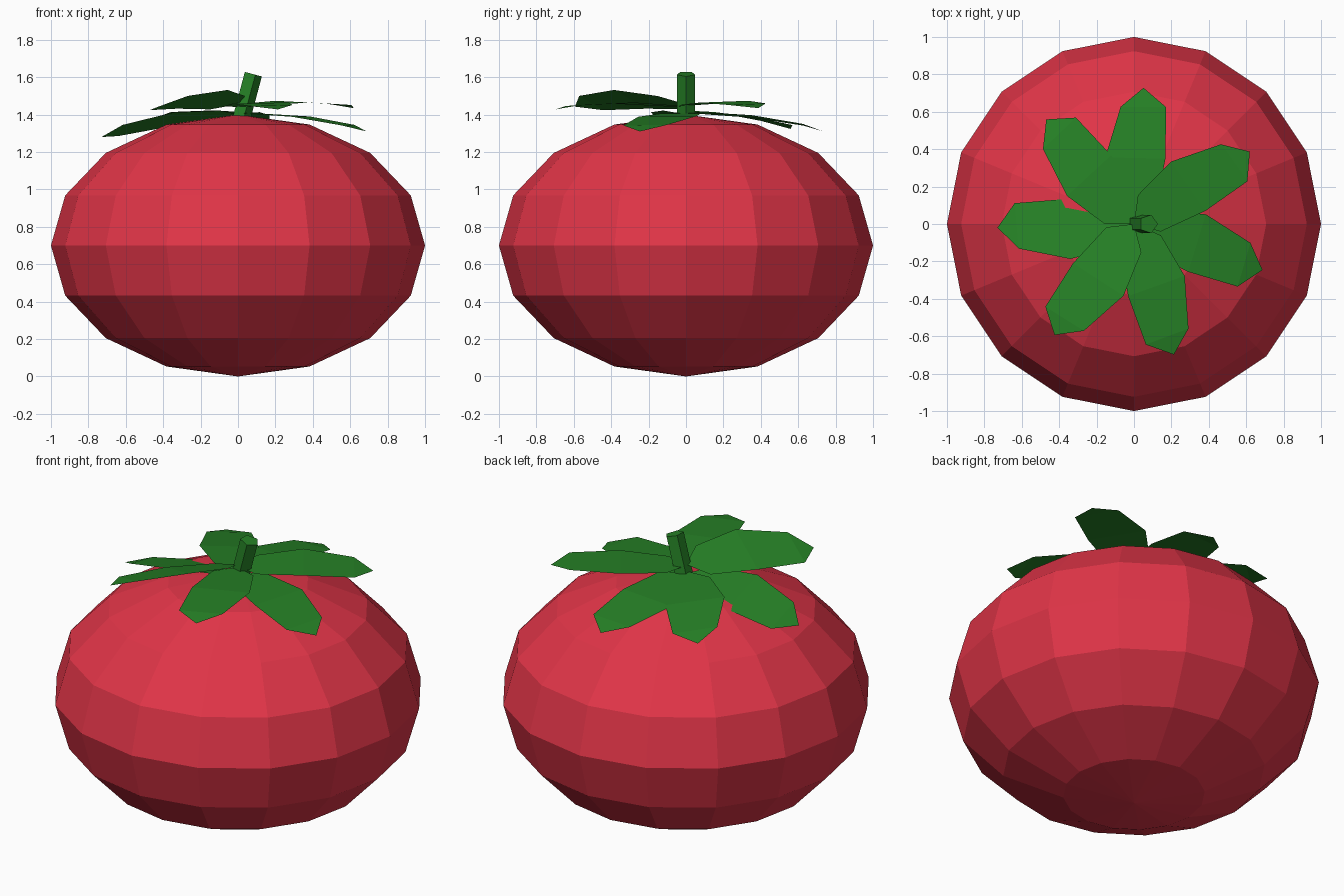
import bpy, bmesh, math
from mathutils import Matrix, Vector

if "Cube" in bpy.data.objects:
    bpy.data.objects.remove(bpy.data.objects["Cube"])


def material(name, color):
    m = bpy.data.materials.new(name)
    m.diffuse_color = (*color, 1)
    m.use_nodes = True
    m.node_tree.nodes["Principled BSDF"].inputs["Base Color"].default_value = m.diffuse_color
    return m


def add_object(name, bm, mat):
    mesh = bpy.data.meshes.new(name)
    bm.to_mesh(mesh)
    bm.free()
    mesh.materials.append(mat)
    ob = bpy.data.objects.new(name, mesh)
    bpy.context.collection.objects.link(ob)
    return ob


red = material("tomato_red", (0.75, 0.035, 0.064))
green = material("leaf_green", (0.019, 0.216, 0.019))

# Fruit: squashed faceted sphere
bm = bmesh.new()
bmesh.ops.create_uvsphere(bm, u_segments=16, v_segments=8, radius=1)
bmesh.ops.transform(bm, verts=bm.verts,
                    matrix=Matrix.Translation((0, 0, 0.7)) @ Matrix.Diagonal((1, 1, 0.7, 1)))
add_object("fruit", bm, red)

# Stem: five-sided post leaning to the right
bm = bmesh.new()
length, tilt = 0.26, math.radians(15)
bmesh.ops.create_cone(bm, cap_ends=True, segments=5, radius1=0.052, radius2=0.052, depth=length)
# put one corner on +x
corner = max(bm.verts, key=lambda v: v.co.x).co
bmesh.ops.rotate(bm, verts=bm.verts, matrix=Matrix.Rotation(-math.atan2(corner.y, corner.x), 3, 'Z'))
bmesh.ops.transform(bm, verts=bm.verts,
                    matrix=Matrix.Translation((0.01, 0, 1.366)) @ Matrix.Rotation(tilt, 4, 'Y')
                    @ Matrix.Translation((0, 0, length / 2)))
add_object("stem", bm, green)

# Leaf outline: (distance from centre, sideways, height)
LEFT = [(0.10, 0.12, 1.405), (0.345, 0.178, 1.39), (0.62, 0.115, 1.345)]
RIGHT = [(0.10, -0.11, 1.405), (0.36, -0.143, 1.388), (0.635, -0.128, 1.342)]
BASE, TIP = (0.0, 0.0, 1.41), (0.73, 0.0, 1.31)


def leaf(name, angle, lift, slope, roll):
    bm = bmesh.new()
    turn = Matrix.Rotation(math.radians(angle), 3, 'Z')

    def vert(p):
        a, s, z = p
        return bm.verts.new(turn @ Vector((a, s, z + lift + slope * a + roll * s)))

    base, tip = vert(BASE), vert(TIP)
    l, r = [vert(p) for p in LEFT], [vert(p) for p in RIGHT]
    bm.faces.new((base, r[0], l[0]))
    for i in range(2):
        bm.faces.new((l[i], r[i], r[i + 1], l[i + 1]))
    bm.faces.new((l[2], r[2], tip))
    add_object(name, bm, green)


# Leaves: angle, lift, slope, sideways roll
for i, args in enumerate([
    (32, 0.037, 0.12, 0.03),
    (86, 0.002, 0.0, -0.05),
    (130, 0.006, 0.01, 0.08),
    (181.5, -0.008, -0.03, 0.23),
    (234.4, 0.045, 0.12, 0.31),
    (287, 0.030, 0.12, 0.02),
    (340.3, 0.0, 0.0, 0.0),
]):
    leaf(f"leaf_{i + 1}", *args)
